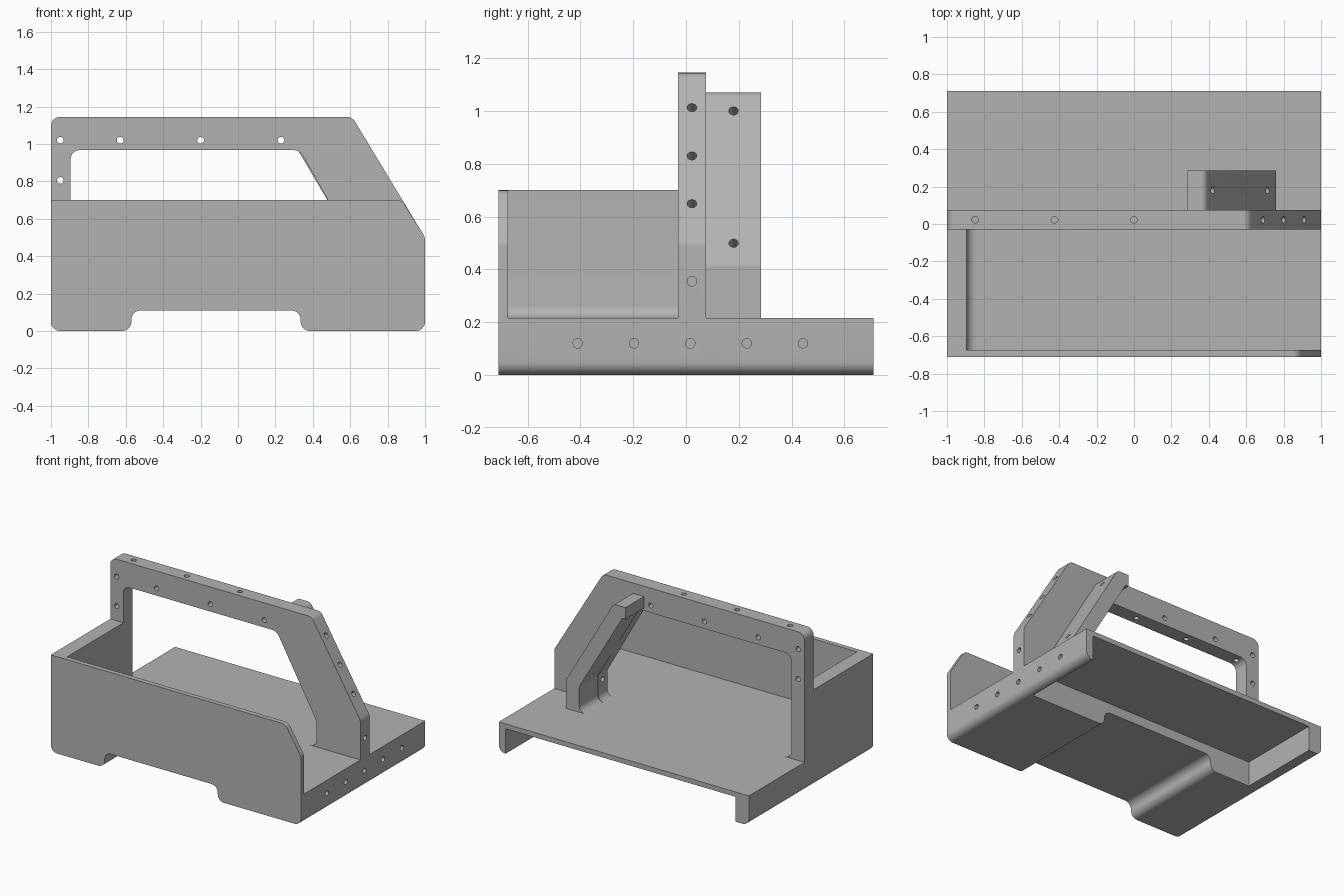
import bpy, bmesh, math
from mathutils import Vector

if "Cube" in bpy.data.objects:
    bpy.data.objects.remove(bpy.data.objects["Cube"])

grey = bpy.data.materials.new("plain_grey")
grey.diffuse_color = (0.45, 0.45, 0.45, 1)
grey.use_nodes = True
grey.node_tree.nodes["Principled BSDF"].inputs["Base Color"].default_value = grey.diffuse_color

FLOOR = 0.215          # top of the base
Y0, Y1 = -0.03, 0.075  # thickness of the handle board
MID = (Y0 + Y1) / 2


def rounded(points, steps=8):
    """Outline from (x, z[, radius]) corners, rounding those with a radius."""
    out = []
    n = len(points)
    for i, p in enumerate(points):
        c = Vector(p[:2])
        if len(p) < 3:
            out.append(c)
            continue
        a = (Vector(points[i - 1][:2]) - c).normalized()
        b = (Vector(points[(i + 1) % n][:2]) - c).normalized()
        half = a.angle(b) / 2
        centre = c + (a + b).normalized() * (p[2] / math.sin(half))
        t = p[2] / math.tan(half)
        u, v = c + a * t - centre, c + b * t - centre
        sweep = u.angle(v)
        for k in range(steps + 1):
            f = k / steps
            out.append(centre + (u * math.sin((1 - f) * sweep)
                                 + v * math.sin(f * sweep)) / math.sin(sweep))
    return [p for i, p in enumerate(out) if (p - out[i - 1]).length > 1e-4]


def board(name, points, y0, y1):
    """Extrude an x-z outline along y."""
    bm = bmesh.new()
    face = bm.faces.new([bm.verts.new((p.x, y0, p.y)) for p in rounded(points)])
    ext = bmesh.ops.extrude_face_region(bm, geom=[face])
    verts = [g for g in ext["geom"] if isinstance(g, bmesh.types.BMVert)]
    bmesh.ops.translate(bm, vec=(0, y1 - y0, 0), verts=verts)
    bmesh.ops.recalc_face_normals(bm, faces=bm.faces[:])
    mesh = bpy.data.meshes.new(name)
    bm.to_mesh(mesh)
    bm.free()
    mesh.materials.append(grey)
    ob = bpy.data.objects.new(name, mesh)
    bpy.context.collection.objects.link(ob)
    return ob


def drill(ob, holes, radius=0.018):
    """Cut screw holes given as (centre, direction, length)."""
    bm = bmesh.new()
    for centre, direction, length in holes:
        m = Vector(direction).to_track_quat("Z", "Y").to_matrix().to_4x4()
        m.translation = centre
        bmesh.ops.create_cone(bm, cap_ends=True, segments=16, radius1=radius,
                              radius2=radius, depth=length, matrix=m)
    mesh = bpy.data.meshes.new("hole_cutter")
    bm.to_mesh(mesh)
    bm.free()
    mesh.materials.append(grey)
    cutter = bpy.data.objects.new("hole_cutter", mesh)
    bpy.context.collection.objects.link(cutter)
    cutter.hide_render = True
    mod = ob.modifiers.new("holes", "BOOLEAN")
    mod.operation, mod.solver, mod.object = "DIFFERENCE", "EXACT", cutter
    bpy.context.view_layer.objects.active = ob
    bpy.ops.object.modifier_apply(modifier=mod.name)
    bpy.data.objects.remove(cutter)


# Solid front half of the base, with a raised notch between two feet
base = board("base", [
    (-1, FLOOR), (1, FLOOR), (1, 0, 0.05), (0.335, 0, 0.05), (0.335, 0.11, 0.05),
    (-0.57, 0.11, 0.05), (-0.57, 0, 0.05), (-1, 0, 0.05)], -0.71, 0.1)

# Thin rear shelf with a leg at each end
shelf = board("rear_shelf", [
    (-1, FLOOR), (1, FLOOR), (1, 0, 0.05), (0.945, 0), (0.945, 0.18),
    (-0.895, 0.18), (-0.895, 0), (-1, 0, 0.05)], 0.1, 0.71)

# Tray front and end wall
front = board("front_panel", [
    (-1, FLOOR), (-1, 0.7), (0.876, 0.7, 0.05), (1, 0.5, 0.05), (1, FLOOR)],
    -0.71, -0.675)
wall = board("end_wall", [
    (-1, FLOOR), (-1, 0.7), (-0.895, 0.7), (-0.895, FLOOR, 0.05),
    (-0.845, FLOOR)], -0.675, Y0)

# Handle frame with a post on one side and a sloped leg on the other
handle = board("handle", [
    (-1, FLOOR), (-1, 1.145, 0.05), (0.61, 1.145, 0.05), (1, 0.5, 0.05),
    (1, FLOOR), (0.6, FLOOR), (0.65, FLOOR, 0.05), (0.65, 0.4, 0.04),
    (0.33, 0.967, 0.06), (-0.895, 0.967, 0.05), (-0.895, FLOOR, 0.05),
    (-0.845, FLOOR)], Y0, Y1)

# Sloped brace behind the handle
brace = board("brace", [
    (0.285, 1.07), (0.38, 1.07, 0.04), (0.76, 0.42, 0.05), (0.76, FLOOR),
    (0.605, FLOOR), (0.655, FLOOR, 0.05), (0.655, 0.4, 0.04), (0.31, 0.985),
    (0.285, 0.985)], Y1, 0.285)

# Screw holes
slope = (0.855, 0, 0.518)
drill(handle,
      [((x, MID, 1.02), (0, 1, 0), 0.3) for x in (-0.95, -0.63, -0.2, 0.23)]
      + [((-0.95, MID, 0.805), (0, 1, 0), 0.3)]
      + [((x, MID, 1.06), (0, 0, 1), 0.3) for x in (-0.85, -0.425, 0)]
      + [((x, MID, z), slope, 0.64)
         for x, z in ((0.69, 1.013), (0.8, 0.83), (0.908, 0.648))]
      + [((0.85, MID, 0.355), (1, 0, 0), 0.6)])
drill(brace, [((x, 0.18, z), slope, 0.4) for x, z in ((0.42, 1.0), (0.715, 0.5))])
drill(base, [((1, y, 0.12), (1, 0, 0), 0.2) for y in (-0.41, -0.197, 0.016)])
drill(shelf, [((1, y, 0.12), (1, 0, 0), 0.2) for y in (0.23, 0.443)])

# Smooth the rounded corners and keep the edges sharp
for ob in (base, shelf, front, wall, handle, brace):
    bpy.ops.object.select_all(action="DESELECT")
    ob.select_set(True)
    bpy.context.view_layer.objects.active = ob
    bpy.ops.object.shade_smooth_by_angle(angle=math.radians(30))
